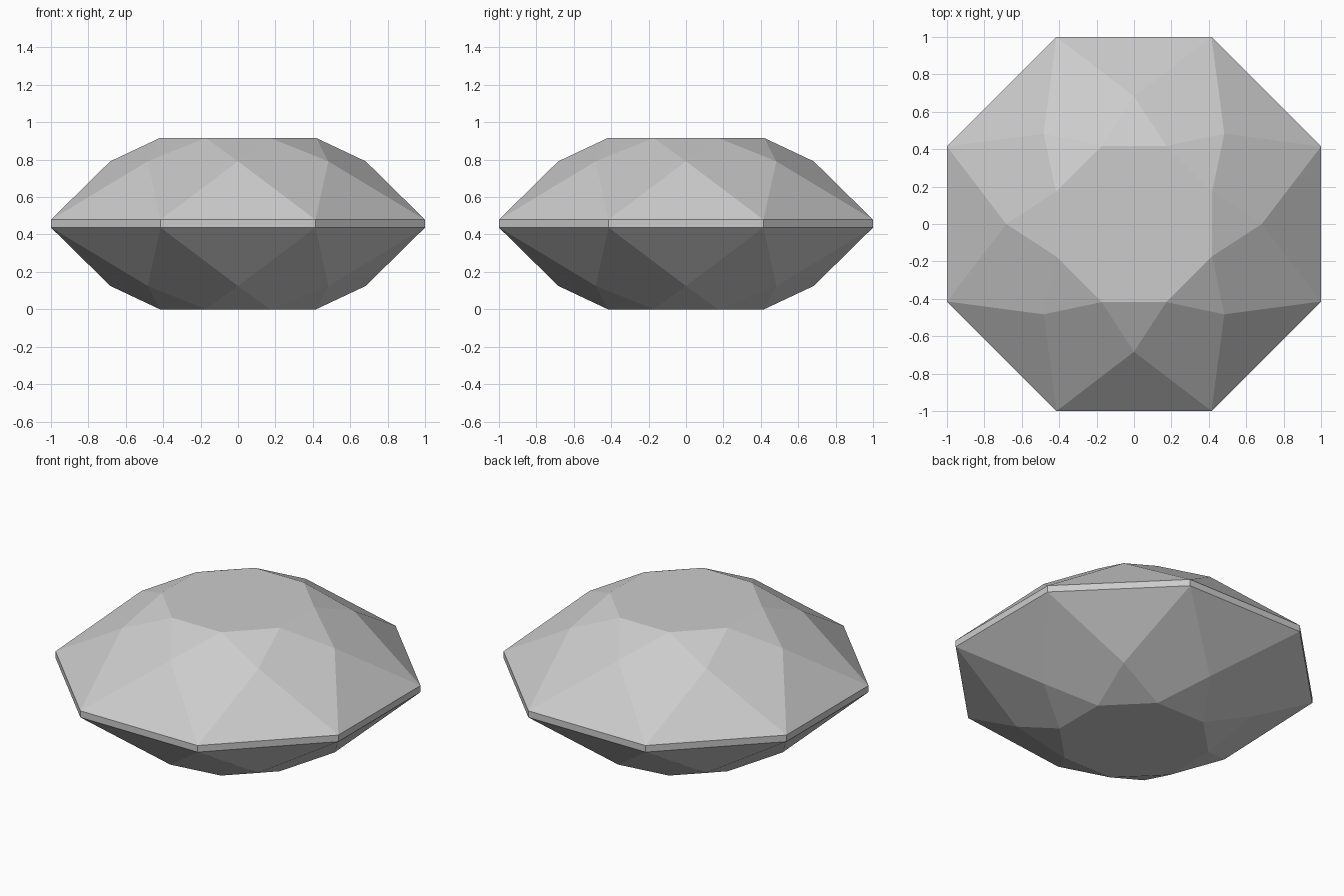
import bpy, bmesh
from math import cos, sin, pi

if "Cube" in bpy.data.objects:
    bpy.data.objects.remove(bpy.data.objects["Cube"], do_unlink=True)

SIDES = 8
STEP = 2 * pi / SIDES
MIDDLE = 0.458          # height of the symmetry plane
GIRDLE_R, STAR_R, TABLE_R = 1 / cos(STEP / 2), 0.683, 0.452
GIRDLE_H, STAR_H, TABLE_H = 0.021, 0.333, MIDDLE

mat = bpy.data.materials.new("stone grey")
mat.use_nodes = True
grey = (0.6, 0.6, 0.6, 1)
mat.diffuse_color = grey
mat.node_tree.nodes["Principled BSDF"].inputs["Base Color"].default_value = grey

bm = bmesh.new()


def ring(radius, z, shift):
    return [bm.verts.new((radius * cos((i + shift) * STEP),
                          radius * sin((i + shift) * STEP), z))
            for i in range(SIDES)]


def cut_half(sign):
    """Facets from the girdle to the flat table, above or below the middle."""
    girdle = ring(GIRDLE_R, MIDDLE + sign * GIRDLE_H, 0.5)
    star = ring(STAR_R, MIDDLE + sign * STAR_H, 0)
    table = ring(TABLE_R, MIDDLE + sign * TABLE_H, 0.5)
    for i in range(SIDES):
        n = (i + 1) % SIDES
        bm.faces.new((girdle[i - 1], girdle[i], star[i]))           # girdle triangle
        bm.faces.new((girdle[i], star[n], table[i], star[i]))       # kite
        bm.faces.new((star[i], table[i], table[i - 1]))             # star triangle
    bm.faces.new(table)
    return girdle


# Crown, pavilion and the thin girdle band between them
upper, lower = cut_half(1), cut_half(-1)
for i in range(SIDES):
    bm.faces.new((lower[i - 1], lower[i], upper[i], upper[i - 1]))
bmesh.ops.recalc_face_normals(bm, faces=bm.faces)

mesh = bpy.data.meshes.new("cut_gem")
bm.to_mesh(mesh)
bm.free()
mesh.materials.append(mat)
gem = bpy.data.objects.new("cut_gem", mesh)
bpy.context.collection.objects.link(gem)
